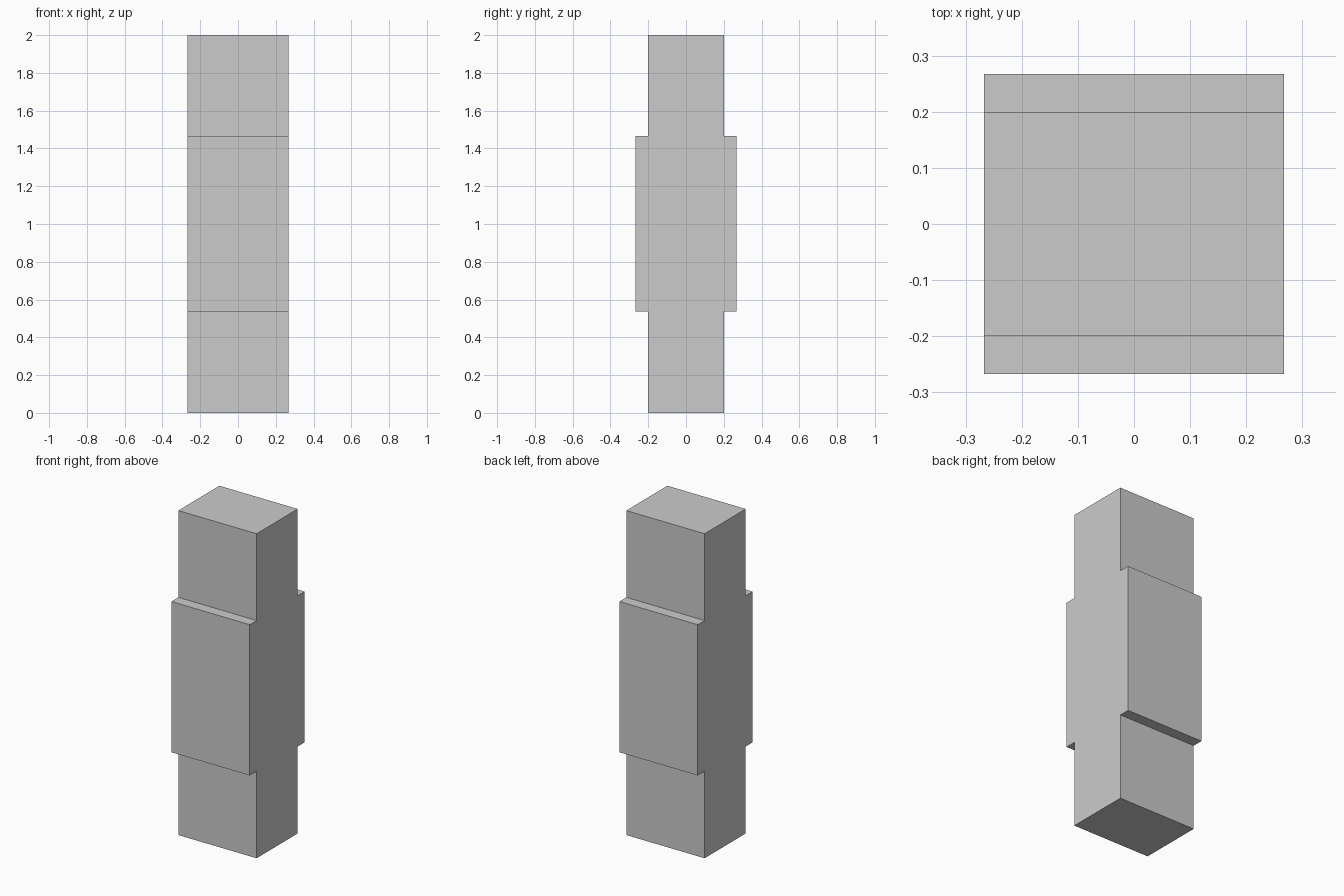
import bpy, bmesh

if "Cube" in bpy.data.objects:
    bpy.data.objects.remove(bpy.data.objects["Cube"])

HALF_X = 0.267
# Right half of the side profile (y, z), bottom to top
half = [(0.2, 0.0), (0.2, 0.536), (0.267, 0.536),
        (0.267, 1.465), (0.2, 1.465), (0.2, 2.0)]
profile = half + [(-y, z) for y, z in reversed(half)]

# Stepped post: mirrored profile extruded along x
bm = bmesh.new()
face = bm.faces.new([bm.verts.new((-HALF_X, y, z)) for y, z in profile])
ext = bmesh.ops.extrude_face_region(bm, geom=[face], use_keep_orig=True)
verts = [g for g in ext["geom"] if isinstance(g, bmesh.types.BMVert)]
bmesh.ops.translate(bm, verts=verts, vec=(2 * HALF_X, 0, 0))
bmesh.ops.recalc_face_normals(bm, faces=bm.faces)

mesh = bpy.data.meshes.new("stepped_post")
bm.to_mesh(mesh)
bm.free()
bpy.context.collection.objects.link(bpy.data.objects.new("stepped_post", mesh))
